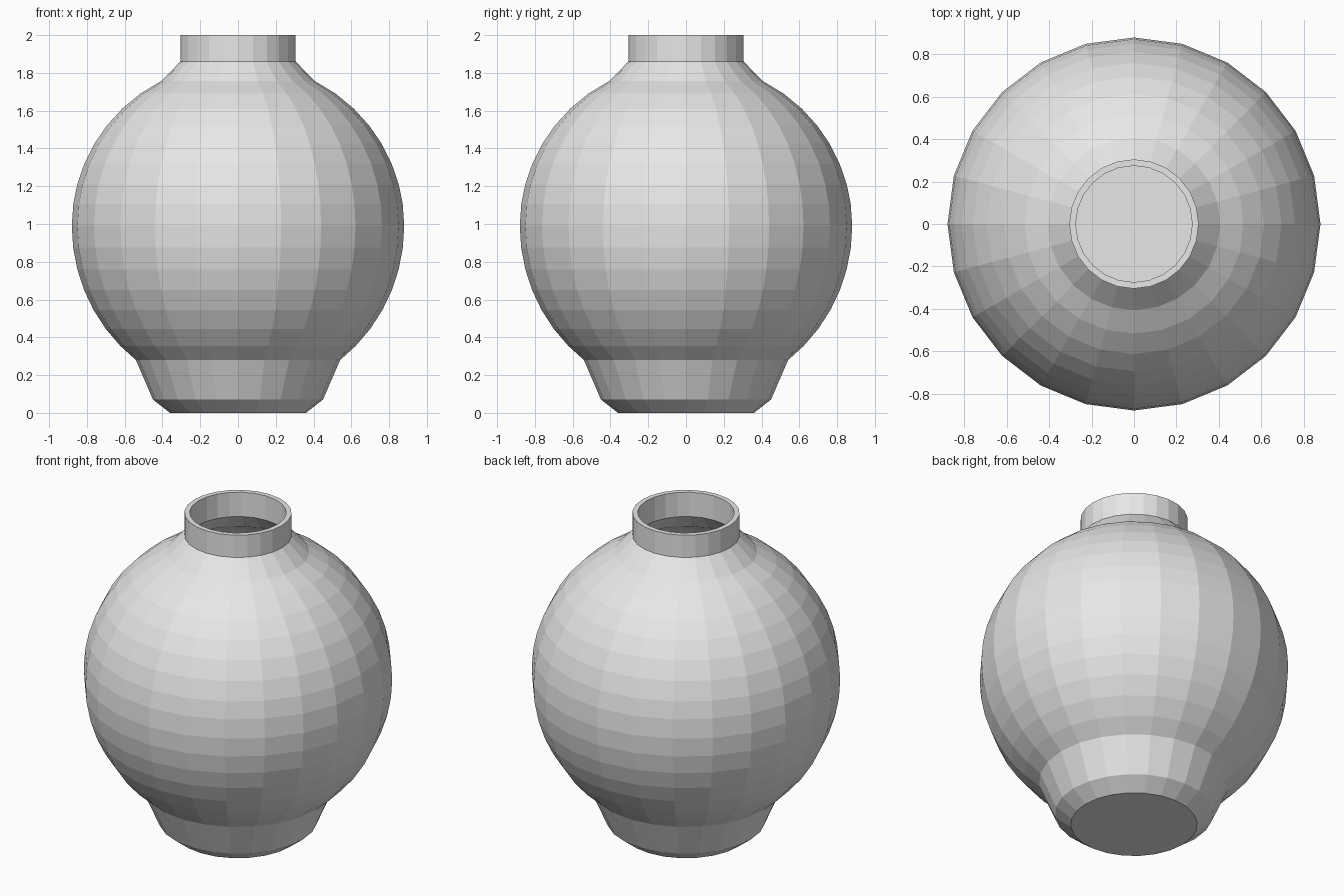
import bpy
import bmesh
from math import sqrt, pi

cube = bpy.data.objects.get("Cube")
if cube:
    bpy.data.objects.remove(cube, do_unlink=True)

SIDES = 24
WALL = 0.03
BELLY_R, BELLY_Z = 0.88, 0.99

clay = bpy.data.materials.new("light grey")
clay.use_nodes = True
clay.diffuse_color = (0.8, 0.8, 0.8, 1)
clay.node_tree.nodes["Principled BSDF"].inputs["Base Color"].default_value = (0.8, 0.8, 0.8, 1)


def belly_radius(z):
    """Round belly, slightly fuller below its widest ring."""
    half_height = 0.865 if z > BELLY_Z else 0.9
    return BELLY_R * sqrt(1 - ((z - BELLY_Z) / half_height) ** 2)


# Outer profile: foot, belly, shoulder, neck
belly_levels = [0.28, 0.355, 0.445, 0.545, 0.65, 0.76, 0.875, 0.99,
                1.107, 1.21, 1.32, 1.425, 1.52, 1.61, 1.69, 1.757]
profile = [(0.36, 0), (0.45, 0.07)]
profile += [(belly_radius(z), z) for z in belly_levels]
profile += [(0.305, 1.86), (0.305, 2.0)]

# Turn the profile around the vertical axis
bm = bmesh.new()
verts = [bm.verts.new((r, 0, z)) for r, z in profile]
edges = [bm.edges.new(pair) for pair in zip(verts, verts[1:])]
bmesh.ops.spin(bm, geom=verts + edges, cent=(0, 0, 0), axis=(0, 0, 1),
               angle=2 * pi, steps=SIDES, use_merge=True)
bmesh.ops.remove_doubles(bm, verts=bm.verts[:], dist=0.0001)

# Flat base; the mouth stays open
base_ring = [e for e in bm.edges if e.is_boundary and all(v.co.z < 0.01 for v in e.verts)]
bmesh.ops.contextual_create(bm, geom=base_ring)
bmesh.ops.recalc_face_normals(bm, faces=bm.faces[:])
base = min(bm.faces, key=lambda f: f.calc_center_median().z)
if base.normal.z > 0:
    bmesh.ops.reverse_faces(bm, faces=bm.faces[:])

mesh = bpy.data.meshes.new("vase")
bm.to_mesh(mesh)
bm.free()
mesh.materials.append(clay)
vase = bpy.data.objects.new("vase", mesh)
bpy.context.collection.objects.link(vase)

# Hollow wall and rim
wall = vase.modifiers.new("wall", 'SOLIDIFY')
wall.thickness = WALL
wall.offset = -1
wall.use_even_offset = True
